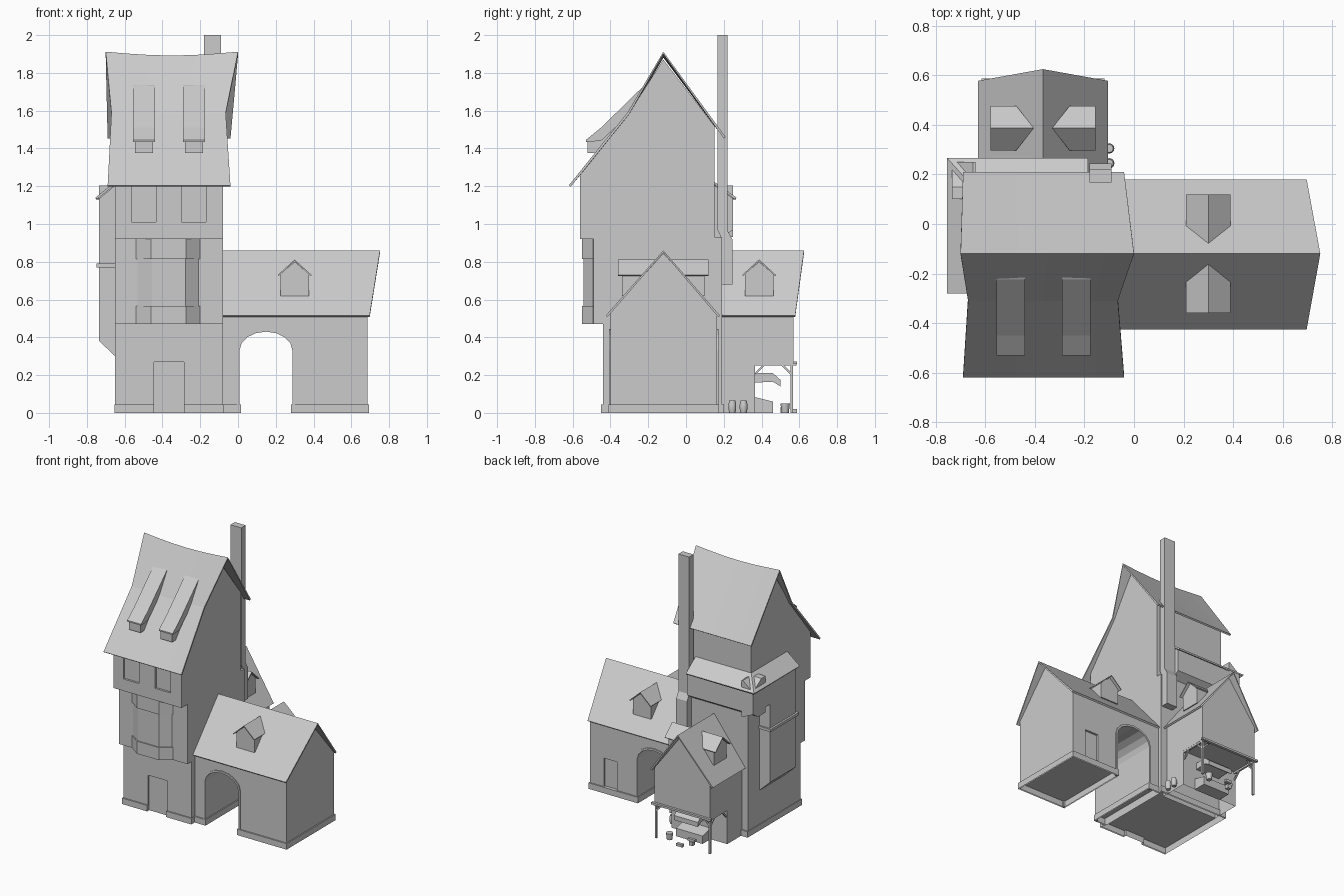
import bpy, bmesh, math
from mathutils import Vector

if "Cube" in bpy.data.objects:
    bpy.data.objects.remove(bpy.data.objects["Cube"])


def finish(name, bm, recalc=True):
    if recalc:
        bmesh.ops.recalc_face_normals(bm, faces=bm.faces[:])
    me = bpy.data.meshes.new(name)
    bm.to_mesh(me)
    bm.free()
    ob = bpy.data.objects.new(name, me)
    bpy.context.scene.collection.objects.link(ob)
    return ob


def prism(name, pts, axis, a, b):
    """Extrude a 2D outline along an axis from a to b."""
    put = {'x': lambda p, t: (t, p[0], p[1]),
           'y': lambda p, t: (p[0], t, p[1]),
           'z': lambda p, t: (p[0], p[1], t)}[axis]
    bm = bmesh.new()
    lo = [bm.verts.new(put(p, a)) for p in pts]
    hi = [bm.verts.new(put(p, b)) for p in pts]
    n = len(pts)
    bm.faces.new(lo)
    bm.faces.new(hi)
    for i in range(n):
        j = (i + 1) % n
        bm.faces.new((lo[i], lo[j], hi[j], hi[i]))
    return finish(name, bm)


def box(name, x, y, z):
    return prism(name, [(x[0], y[0]), (x[1], y[0]), (x[1], y[1]), (x[0], y[1])], 'z', *z)


def cut(ob, cutter):
    cutter.hide_render = True
    m = ob.modifiers.new("cut", 'BOOLEAN')
    m.operation, m.object, m.solver = 'DIFFERENCE', cutter, 'EXACT'
    bpy.context.view_layer.update()
    me = bpy.data.meshes.new_from_object(ob.evaluated_get(bpy.context.evaluated_depsgraph_get()))
    ob.modifiers.clear()
    ob.data = me
    bpy.data.objects.remove(cutter)


def open_bottom(ob):
    bm = bmesh.new()
    bm.from_mesh(ob.data)
    low = [f for f in bm.faces if all(v.co.z < 1e-4 for v in f.verts)]
    bmesh.ops.delete(bm, geom=low, context='FACES')
    bm.to_mesh(ob.data)
    bm.free()


def sheet(name, rows, thick=0.012):
    """Thin roof skin through rows of points, outer side up."""
    bm = bmesh.new()
    vs = [[bm.verts.new(p) for p in r] for r in rows]
    for r, s in zip(vs, vs[1:]):
        for i in range(len(r) - 1):
            bm.faces.new((r[i], s[i], s[i + 1], r[i + 1]))
    ob = finish(name, bm, False)
    m = ob.modifiers.new("thickness", 'SOLIDIFY')
    m.thickness, m.offset = thick, -1
    return ob


def lathe(name, prof, x, y, n=12):
    bm = bmesh.new()
    rings = [[bm.verts.new((x + r * math.cos(2 * math.pi * i / n), y + r * math.sin(2 * math.pi * i / n), z))
              for i in range(n)] for r, z in prof]
    for p, q in zip(rings, rings[1:]):
        for i in range(n):
            bm.faces.new((p[i], p[(i + 1) % n], q[(i + 1) % n], q[i]))
    bm.faces.new(rings[0])
    bm.faces.new(rings[-1])
    return finish(name, bm)


# --- Tower body, stepped outward at the front
tower = prism("tower_walls", [(-.44, 0), (-.44, .47), (-.49, .47), (-.49, .92), (-.56, .92), (-.56, 1.26),
                              (-.31, 1.575), (-.12, 1.87), (.15, 1.52), (.15, .93), (.19, .93), (.19, 0)],
              'x', -.65, -.08)
cut(tower, box("door_cutter", (-.445, -.285), (-.5, -.425), (-.1, .27)))
for x in (-.565, -.3):
    cut(tower, box("window_cutter", (x, x + .13), (-.6, -.545), (1.01, 1.2)))
open_bottom(tower)
plinth = box("tower_plinth", (-.655, -.075), (-.45, .2), (0, .045))
cut(plinth, box("door_cutter", (-.445, -.285), (-.5, -.425), (-.1, .27)))
open_bottom(plinth)

# --- Tower roof with sagging ridge and kinked front slope
rows = []
for y, z, l, r, sag in ((.21, 1.46, -.69, -.04, 0), (-.12, 1.912, -.7, 0, .02),
                        (-.31, 1.59, -.67, -.065, .01), (-.62, 1.205, -.69, -.04, 0)):
    rows.append([(l + (r - l) * i / 6, y, z - sag * math.sin(math.pi * i / 6)) for i in range(7)])
sheet("tower_roof", rows)

# --- Long shed dormers on the front slope
for i, x in enumerate((-.4975, -.2325)):
    prism(f"shed_dormer_roof_{i}", [(-.2, 1.745), (-.225, 1.73), (-.45, 1.51), (-.53, 1.445), (-.53, 1.435),
                                    (-.45, 1.44), (-.3, 1.58)], 'x', x - .0575, x + .0575)
    prism(f"shed_dormer_wall_{i}", [(-.522, 1.445), (-.522, 1.375), (-.47, 1.375), (-.3, 1.6), (-.45, 1.5)],
          'x', x - .048, x + .048)

# --- Canted bay window
for n, z, d in (("sill", (.47, .565), 0), ("glazing", (.565, .815), .008), ("head", (.815, .92), 0)):
    prism("bay_" + n, [(-.54 + d, -.48), (-.54 + d, -.492), (-.46 + d / 2, -.55 + d), (-.275 - d / 2, -.55 + d),
                       (-.2 - d, -.492), (-.2 - d, -.48)], 'z', *z)

# --- Jetty and skirt roof around back and left side
prism("back_jetty", [(.1, .93), (.19, .93), (.25, .97), (.25, 1.135), (.15, 1.205), (.1, 1.205)], 'x', -.735, -.185)
prism("left_jetty", [(-.64, .93), (-.65, .93), (-.735, .97), (-.735, 1.135), (-.65, 1.205), (-.64, 1.205)],
      'y', -.265, .25)
sheet("skirt_roof", [[(-.185, .148, 1.225), (-.648, .148, 1.225), (-.648, -.28, 1.225)],
                     [(-.185, .267, 1.14), (-.755, .267, 1.14), (-.755, -.28, 1.14)]])
prism("left_bay", [(-.64, .3), (-.65, .3), (-.735, .38), (-.735, .98), (-.64, .98)], 'y', -.265, .05)
box("left_bay_rail", (-.75, -.64), (-.28, .062), (.77, .79))

# --- Chimney, kinked where it clears the jetty
prism("chimney", [(.19, .68), (.245, .68), (.245, .92), (.22, .965), (.22, 2), (.168, 2), (.168, .965), (.19, .92)],
      'x', -.18, -.09)


# --- Right wing with through-arch
def arch(rx, top):
    c, s = .148, .33
    return [(c - rx, -.05)] + [(c - rx * math.cos(math.pi * i / 8), s + top * math.sin(math.pi * i / 8))
                               for i in range(9)] + [(c + rx, -.05)]


wing = prism("right_wing_walls", [(-.4, 0), (-.4, .53), (-.12, .845), (.165, .53), (.165, 0)], 'x', -.09, .685)
cut(wing, prism("arch_cutter", arch(.14, .1), 'y', -.6, .4))
cut(wing, box("wing_door_cutter", (.46, .57), (.15, .3), (.045, .26)))
open_bottom(wing)
for i, y in enumerate((-.407, .155)):
    trim = prism(f"arch_trim_{i}", arch(.154, .115), 'y', y, y + .017)
    cut(trim, prism("arch_cutter", arch(.14, .1), 'y', -.6, .4))
    cut(trim, box("ground_cutter", (-1, 1), (-1, 1), (-1, 0)))
for i, x in enumerate(((-.085, .015), (.28, .693))):
    open_bottom(box(f"wing_plinth_{i}", x, (-.41, .175), (0, .045)))
sheet("right_wing_roof", [[(-.085, .18, .515), (.697, .18, .515)], [(-.085, -.12, .86), (.752, -.12, .86)],
                          [(-.085, -.425, .515), (.697, -.425, .515)]])

# --- Back wing: upper floor overhanging a workshop
prism("back_wing_upper", [(-.6, .265), (-.6, .53), (-.3675, .84), (-.135, .53), (-.135, .265)], 'y', .15, .57)
open_bottom(box("back_wing_lower", (-.6, -.135), (.15, .365), (0, .27)))
sheet("back_wing_roof", [[(-.63, .18, .515), (-.63, .578, .515)], [(-.3675, .18, .86), (-.3675, .625, .86)],
                         [(-.105, .18, .515), (-.105, .578, .515)]])


# --- Small gabled dormers, built facing -y then turned into place
def dormer(name, x, y, turn, run):
    parts = [prism(name + "_wall", [(-.075, .62), (.075, .62), (.075, .735), (0, .8), (-.075, .735)],
                   'y', .022, run - .05),
             sheet(name + "_roof", [[(-.09, 0, .73), (-.09, run - .07, .73)], [(0, 0, .812), (0, run, .812)],
                                    [(.09, 0, .73), (.09, run - .07, .73)]], .008)]
    for p in parts:
        p.location = (x, y, 0)
        p.rotation_euler.z = math.radians(turn)


dormer("front_dormer", .3, -.36, 0, .2)
dormer("rear_dormer", .3, .12, 180, .2)
dormer("back_wing_dormer_right", -.155, .387, 90, .175)
dormer("back_wing_dormer_left", -.58, .387, -90, .175)

# --- Porch posts, braces and beam
for i, x in enumerate((-.592, -.143)):
    s = 1 if i == 0 else -1
    box(f"post_{i}", (x - .007, x + .007), (.553, .567), (0, .26))
    box(f"side_beam_{i}", (x - .007, x + .007), (.36, .585), (.252, .268))
    for y, d in ((.555, -1), (.367, 1)):
        prism(f"brace_{i}_{y}", [(y, .2), (y + d * .055, .255), (y + d * .04, .255), (y, .215)],
              'x', x - .005, x + .005)
    prism(f"cross_brace_{i}", [(x, .2), (x + s * .055, .255), (x + s * .04, .255), (x, .215)], 'y', .555, .565)
box("front_beam", (-.615, -.12), (.568, .588), (.258, .273))

# --- Forge hearth and hood
prism("hearth", [(.36, 0), (.46, 0), (.46, .06), (.36, .085)], 'x', -.46, -.24)
prism("hearth_hood", [(.36, .16), (.36, .21), (.46, .21), (.5, .175), (.5, .14), (.46, .165)], 'x', -.45, -.25)

# --- Barrels, bucket, anvil and chest
keg = [(.016, 0), (.021, .022), (.021, .043), (.016, .065)]
for i, y in enumerate((.245, .305)):
    lathe(f"barrel_{i}", keg, -.1, y)
lathe("bucket", [(.019, 0), (.025, .05)], -.23, .525)
box("chest", (-.38, -.33), (.565, .588), (0, .02))
box("anvil_block", (-.425, -.395), (.5, .53), (0, .03))
box("anvil", (-.44, -.38), (.505, .525), (.03, .048))
for ob in bpy.data.objects:
    if ob.name.startswith(("barrel", "bucket")):
        bpy.context.view_layer.objects.active = ob
        ob.select_set(True)
bpy.ops.object.shade_smooth_by_angle()
